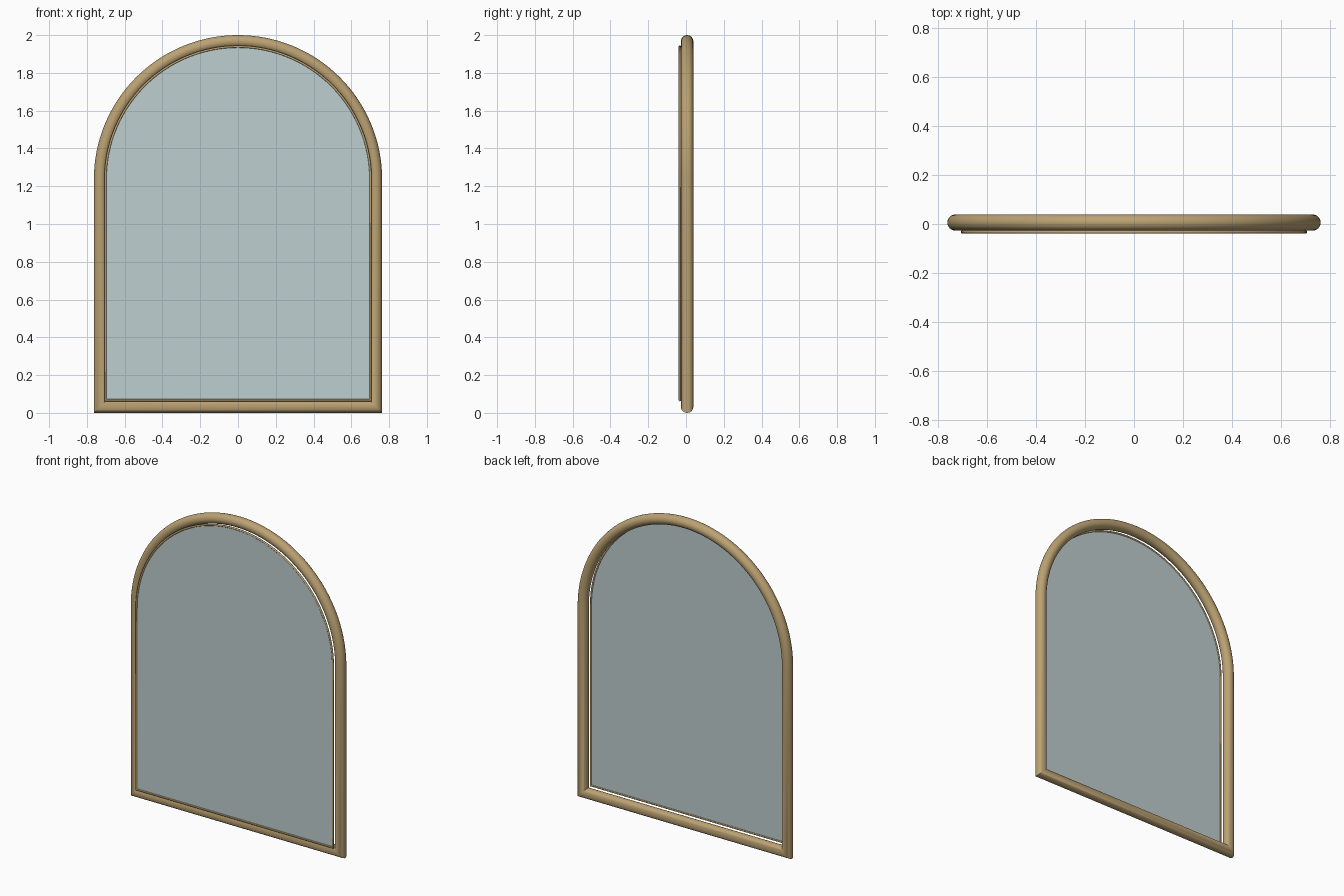
import bpy, bmesh, math

if "Cube" in bpy.data.objects:
    bpy.data.objects.remove(bpy.data.objects["Cube"])

SPRING = 1.237   # height where the arch starts
SEGS = 64        # arch segments


def arch(w, z0):
    """Closed arch outline (x, z) with half width w and bottom z0."""
    pts = [(-w, z0), (w, z0)]
    for i in range(SEGS + 1):
        a = math.pi * i / SEGS
        pts.append((w * math.cos(a), SPRING + w * math.sin(a)))
    return pts


def material(name, color):
    m = bpy.data.materials.new(name)
    m.diffuse_color = color
    m.use_nodes = True
    m.node_tree.nodes["Principled BSDF"].inputs["Base Color"].default_value = m.diffuse_color
    return m


def finish(name, bm, mat):
    bmesh.ops.recalc_face_normals(bm, faces=bm.faces)
    me = bpy.data.meshes.new(name)
    bm.to_mesh(me)
    bm.free()
    me.materials.append(mat)
    ob = bpy.data.objects.new(name, me)
    bpy.context.collection.objects.link(ob)
    bpy.ops.object.select_all(action='DESELECT')
    ob.select_set(True)
    bpy.context.view_layer.objects.active = ob
    bpy.ops.object.shade_smooth_by_angle(angle=math.radians(35))
    return ob


def arch_tube(name, w, z0, y, r, sides, mat):
    """Round moulding swept round the arch, mitred at the bottom corners."""
    bm = bmesh.new()
    loops = []
    for k in range(sides):
        a = 2 * math.pi * k / sides
        d = r * math.cos(a)
        loops.append([bm.verts.new((x, y + r * math.sin(a), z))
                      for x, z in arch(w + d, z0 - d)])
    n = len(loops[0])
    for k in range(sides):
        p, q = loops[k], loops[(k + 1) % sides]
        for i in range(n):
            j = (i + 1) % n
            bm.faces.new((p[i], p[j], q[j], q[i]))
    return finish(name, bm, mat)


def arch_panel(name, w, z0, y, t, mat):
    """Thin arched slab."""
    bm = bmesh.new()
    face = bm.faces.new([bm.verts.new((x, y, z)) for x, z in arch(w, z0)])
    out = bmesh.ops.extrude_face_region(bm, geom=[face])
    for v in out['geom']:
        if isinstance(v, bmesh.types.BMVert):
            v.co.y += t
    # keep the extruded solid closed
    if not face.is_valid or len(bm.faces) < len(face.verts) + 2:
        bmesh.ops.holes_fill(bm, edges=bm.edges, sides=0)
    return finish(name, bm, mat)


wood = material("wood", (0.50, 0.36, 0.17, 1))
glass = material("glass", (0.52, 0.62, 0.63, 0.6))

# Thick outer frame, thin inner bead in front of it, and the glass pane
arch_tube("outer_frame", 0.730, 0.033, 0.006, 0.033, 24, wood)
arch_tube("inner_bead", 0.702, 0.067, -0.033, 0.006, 12, wood)
arch_panel("glass_pane", 0.700, 0.069, -0.034, 0.003, glass)
